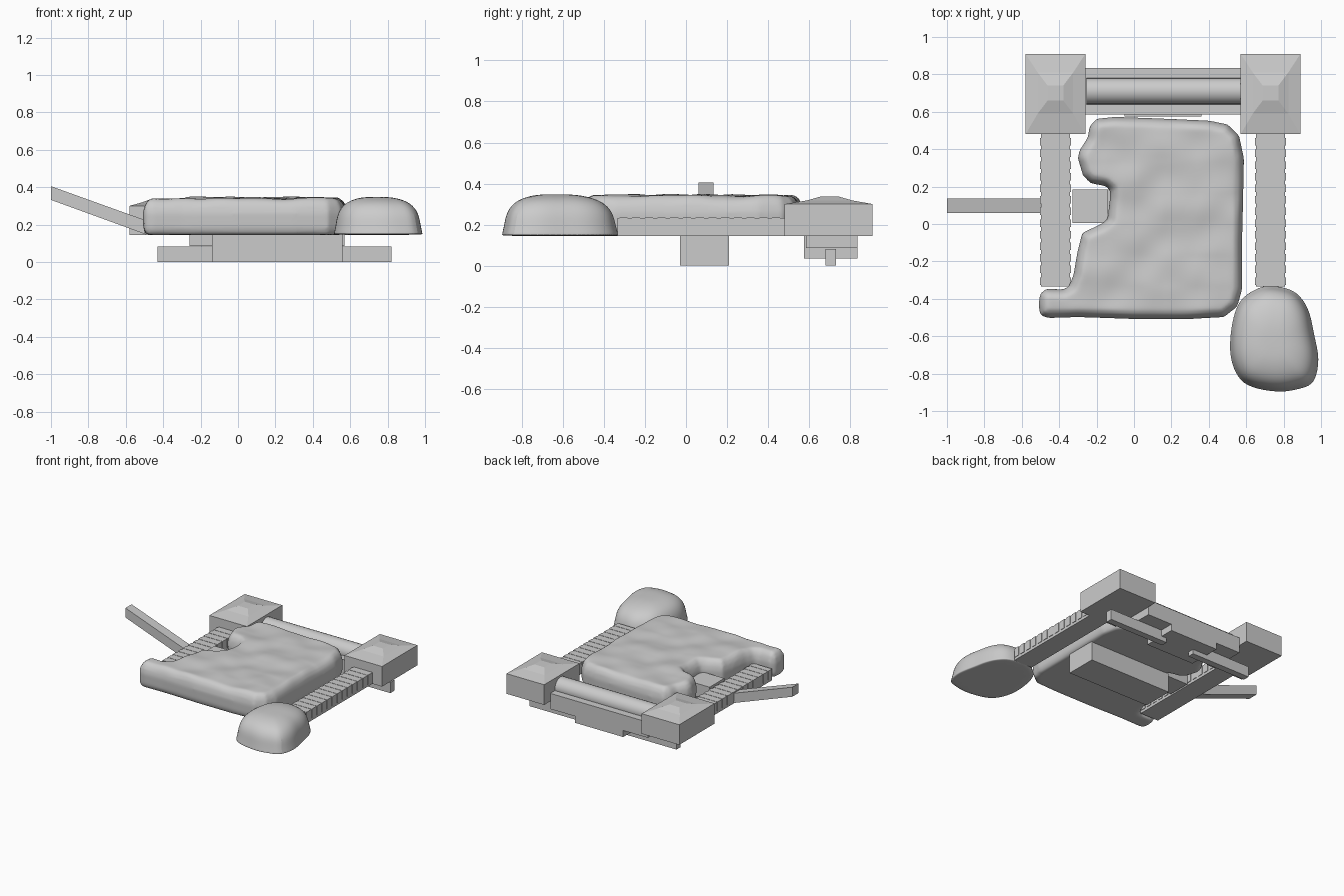
import bpy, bmesh, math
from mathutils import Vector, noise

if "Cube" in bpy.data.objects:
    bpy.data.objects.remove(bpy.data.objects["Cube"])

CX = 0.155  # centre line between the two towers


def make(name, verts, faces):
    me = bpy.data.meshes.new(name)
    me.from_pydata([tuple(v) for v in verts], [], faces)
    bm = bmesh.new()
    bm.from_mesh(me)
    bmesh.ops.recalc_face_normals(bm, faces=bm.faces)
    bm.to_mesh(me)
    bm.free()
    ob = bpy.data.objects.new(name, me)
    bpy.context.collection.objects.link(ob)
    return ob


def loft(name, rings):
    """Closed skin through equal-length rings, capped at both ends."""
    n = len(rings[0])
    verts = [v for r in rings for v in r]
    faces = [(k * n + i, k * n + (i + 1) % n, (k + 1) * n + (i + 1) % n, (k + 1) * n + i)
             for k in range(len(rings) - 1) for i in range(n)]
    faces += [tuple(range(n)), tuple(range((len(rings) - 1) * n, len(rings) * n))]
    return make(name, verts, faces)


def rect(cx, cy, hx, hy, z):
    return [(cx - hx, cy - hy, z), (cx + hx, cy - hy, z), (cx + hx, cy + hy, z), (cx - hx, cy + hy, z)]


def box(name, x0, x1, y0, y1, z0, z1):
    c = ((x0 + x1) / 2, (y0 + y1) / 2, (x1 - x0) / 2, (y1 - y0) / 2)
    return loft(name, [rect(*c, z0), rect(*c, z1)])


def activate(ob):
    bpy.ops.object.select_all(action='DESELECT')
    ob.select_set(True)
    bpy.context.view_layer.objects.active = ob


# Towers with flared roofs, side walls with shallow edge stones, and foot bars
for side, s in (("left", -1), ("right", 1)):
    tx = CX + s * 0.575
    loft(side + "_tower", [rect(tx, 0.695, 0.16, 0.215, 0.145), rect(tx, 0.695, 0.16, 0.215, 0.30),
                           rect(tx, 0.70, 0.095, 0.11, 0.318), rect(tx, 0.70, 0.042, 0.04, 0.338)])
    box(side + "_wall", tx - 0.078, tx + 0.078, -0.335, 0.48, 0.145, 0.233)
    for i in range(13):
        y = -0.325 + i * 0.062
        box(side + "_wall_stones", tx - 0.082, tx + 0.082, y, y + 0.04, 0.165, 0.235)
    bar = sorted((CX + 0.04 + s * 0.12, CX + 0.04 + s * 0.625))
    box(side + "_foot_bar", bar[0], bar[1], 0.68, 0.73, 0, 0.082)

# Back wall, gate block and rounded walkway
box("back_wall", -0.26, 0.57, 0.585, 0.835, 0.085, 0.205)
box("gate_block", -0.05, 0.36, 0.575, 0.835, 0.035, 0.15)
r, ring = 0.07, [2 * math.pi * i / 24 for i in range(24)]
roll = loft("back_roll", [[(x, 0.71 + r * math.cos(a), 0.215 + r * math.sin(a)) for a in ring]
                          for x in (-0.255, 0.57)])
activate(roll)
bpy.ops.object.shade_smooth_by_angle(angle=math.radians(40))

# Base block, inner step and raised plank
box("base_block", -0.14, 0.56, -0.03, 0.21, 0, 0.15)
box("inner_step", -0.33, -0.14, 0.005, 0.185, 0.145, 0.245)
loft("plank", [[(-1, y, 0.332), (-0.5, y, 0.15), (-0.5, y, 0.225), (-1, y, 0.405)] for y in (0.06, 0.135)])

# Puffy ground: soft-edged slab following a drawn outline
outline = [(-.50, -.485), (-.46, -.50), (-.3, -.495), (0, -.505), (.3, -.505), (.48, -.495), (.55, -.44),
           (.575, -.35), (.575, -.1), (.58, .1), (.585, .35), (.56, .47), (.5, .53), (.4, .55), (.1, .563),
           (-.1, .57), (-.2, .56), (-.235, .52), (-.245, .46), (-.29, .39), (-.297, .35), (-.27, .26),
           (-.23, .22), (-.15, .205), (-.125, .185), (-.125, .14), (-.14, .02), (-.17, 0), (-.275, -.05),
           (-.3, -.15), (-.32, -.27), (-.345, -.335), (-.37, -.352), (-.47, -.35), (-.50, -.375), (-.507, -.43)]


def inset(points, d, z):
    res, n = [], len(points)
    for i, p in enumerate(points):
        t = (Vector(points[(i + 1) % n]) - Vector(points[i - 1])).normalized()
        res.append((p[0] - t.y * d, p[1] + t.x * d, z))
    return res


ground = loft("puffy_ground", [inset(outline, d, z) for d, z in
              ((0.015, 0.145), (0.0, 0.18), (-0.003, 0.26), (0.006, 0.30), (0.022, 0.326), (0.045, 0.341))])
activate(ground)
m = ground.modifiers.new("remesh", 'REMESH')
m.mode, m.voxel_size = 'VOXEL', 0.013
m = ground.modifiers.new("smooth", 'SMOOTH')
m.factor, m.iterations = 0.5, 4
bpy.ops.object.modifier_apply(modifier="remesh")
bpy.ops.object.modifier_apply(modifier="smooth")
for v in ground.data.vertices:
    if v.co.z > 0.27:
        v.co.z += 0.014 * noise.noise(v.co * 6) * (v.co.z - 0.27) / 0.07
bpy.ops.object.shade_smooth_by_angle(angle=math.radians(60))

# Corner boulder: dome over an egg-shaped foot
foot = [(.70, -.325), (.77, -.33), (.86, -.35), (.92, -.42), (.95, -.5), (.965, -.6), (.998, -.72),
        (.97, -.86), (.9, -.88), (.8, -.905), (.68, -.89), (.58, -.86), (.53, -.78), (.505, -.68),
        (.52, -.52), (.56, -.4), (.64, -.35)]
c = Vector((0.74, -0.64))
rings = [[(*(c + (Vector(p) - c) * k), z) for p in foot] for k, z in
         ((1.0, 0.145), (0.995, 0.148), (0.95, 0.2), (0.91, 0.26), (0.75, 0.315), (0.45, 0.342), (0.2, 0.348))]
boulder = loft("corner_boulder", rings)
activate(boulder)
m = boulder.modifiers.new("round", 'SUBSURF')
m.levels = m.render_levels = 2
bpy.ops.object.shade_smooth_by_angle(angle=math.radians(50))
